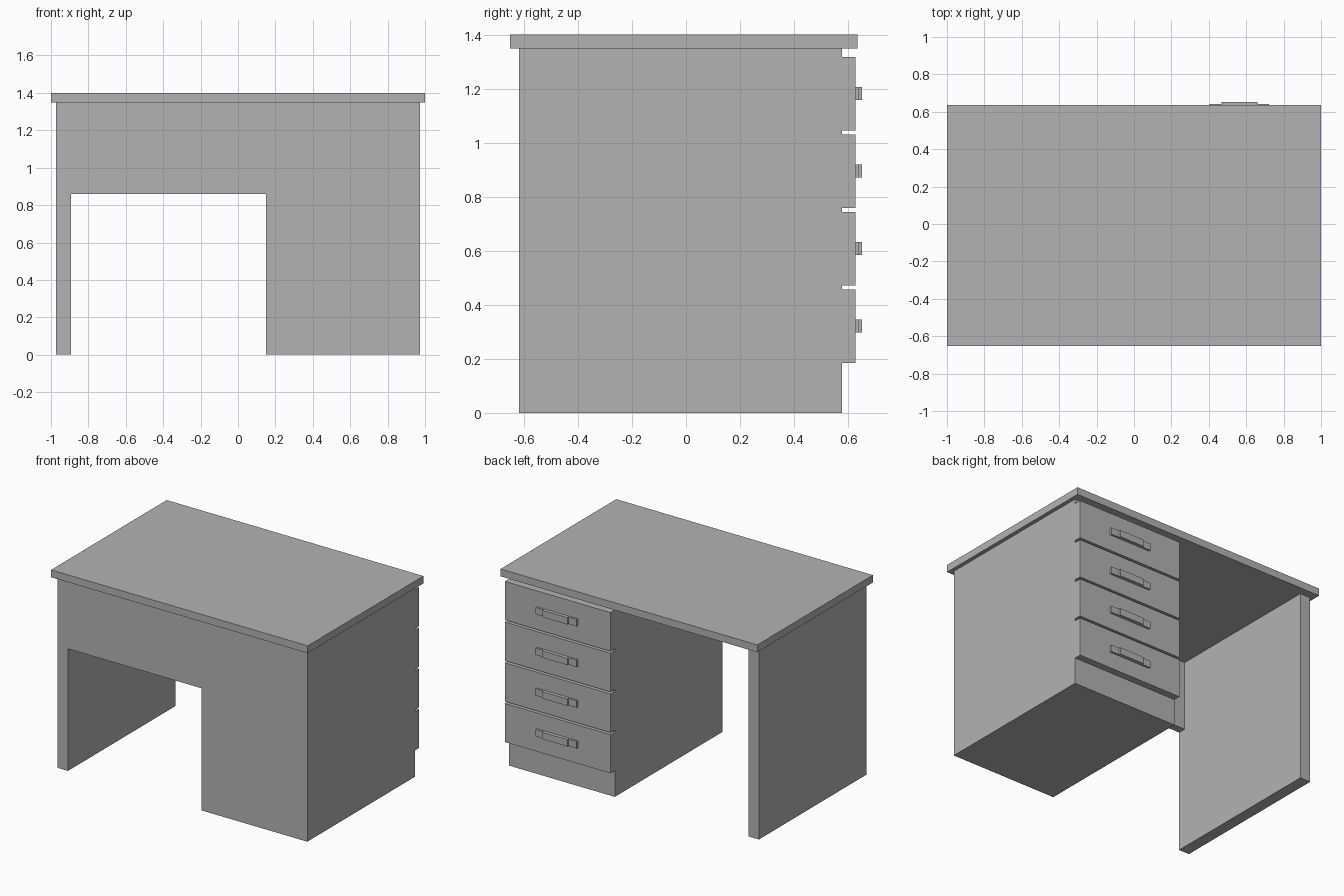
import bpy
import bmesh

cube = bpy.data.objects.get("Cube")
if cube:
    bpy.data.objects.remove(cube, do_unlink=True)

grey = bpy.data.materials.new("plain_grey")
grey.use_nodes = True
colour = (0.45, 0.45, 0.45, 1)
grey.diffuse_color = colour
grey.node_tree.nodes["Principled BSDF"].inputs["Base Color"].default_value = colour


def prism(name, outline, low, high, axis="z"):
    """Extrude a closed outline along z (outline in x, y) or y (outline in x, z)."""
    def place(a, b, c):
        return (a, b, c) if axis == "z" else (a, c, b)
    bm = bmesh.new()
    face = bm.faces.new([bm.verts.new(place(a, b, low)) for a, b in outline])
    moved = bmesh.ops.extrude_face_region(bm, geom=[face])["geom"]
    bmesh.ops.translate(bm, vec=place(0, 0, high - low),
                        verts=[v for v in moved if isinstance(v, bmesh.types.BMVert)])
    bmesh.ops.recalc_face_normals(bm, faces=bm.faces)
    mesh = bpy.data.meshes.new(name)
    bm.to_mesh(mesh)
    bm.free()
    mesh.materials.append(grey)
    obj = bpy.data.objects.new(name, mesh)
    bpy.context.collection.objects.link(obj)
    return obj


def box(name, x, y, z):
    outline = [(x[0], y[0]), (x[1], y[0]), (x[1], y[1]), (x[0], y[1])]
    return prism(name, outline, z[0], z[1])


# Main carcass: worktop, side panel, drawer cabinet and modesty panel
front, back, under_top = -0.618, 0.578, 1.348
inner, outer = 0.15, 0.973
box("worktop", (-1, 1), (-0.652, 0.635), (under_top, 1.4))
box("side_panel", (-outer, -0.892), (front, back), (0, under_top))
box("drawer_cabinet", (inner, outer), (front, back), (0, under_top))
box("modesty_panel", (-0.892, inner), (front, front + 0.055), (0.86, under_top))

# Four drawer fronts, each with a stepped pull handle
face = 0.627
handle_outline = [(0.403, face - 0.004), (0.403, 0.641), (0.468, 0.641), (0.468, 0.652),
                  (0.66, 0.652), (0.66, 0.641), (0.723, 0.641), (0.723, face - 0.004)]
for i in range(4):
    base = 0.185 + i * 0.2865
    box(f"drawer_front_{i + 1}", (inner, outer), (back, face), (base, base + 0.272))
    prism(f"drawer_handle_{i + 1}", handle_outline, base + 0.113, base + 0.161)
